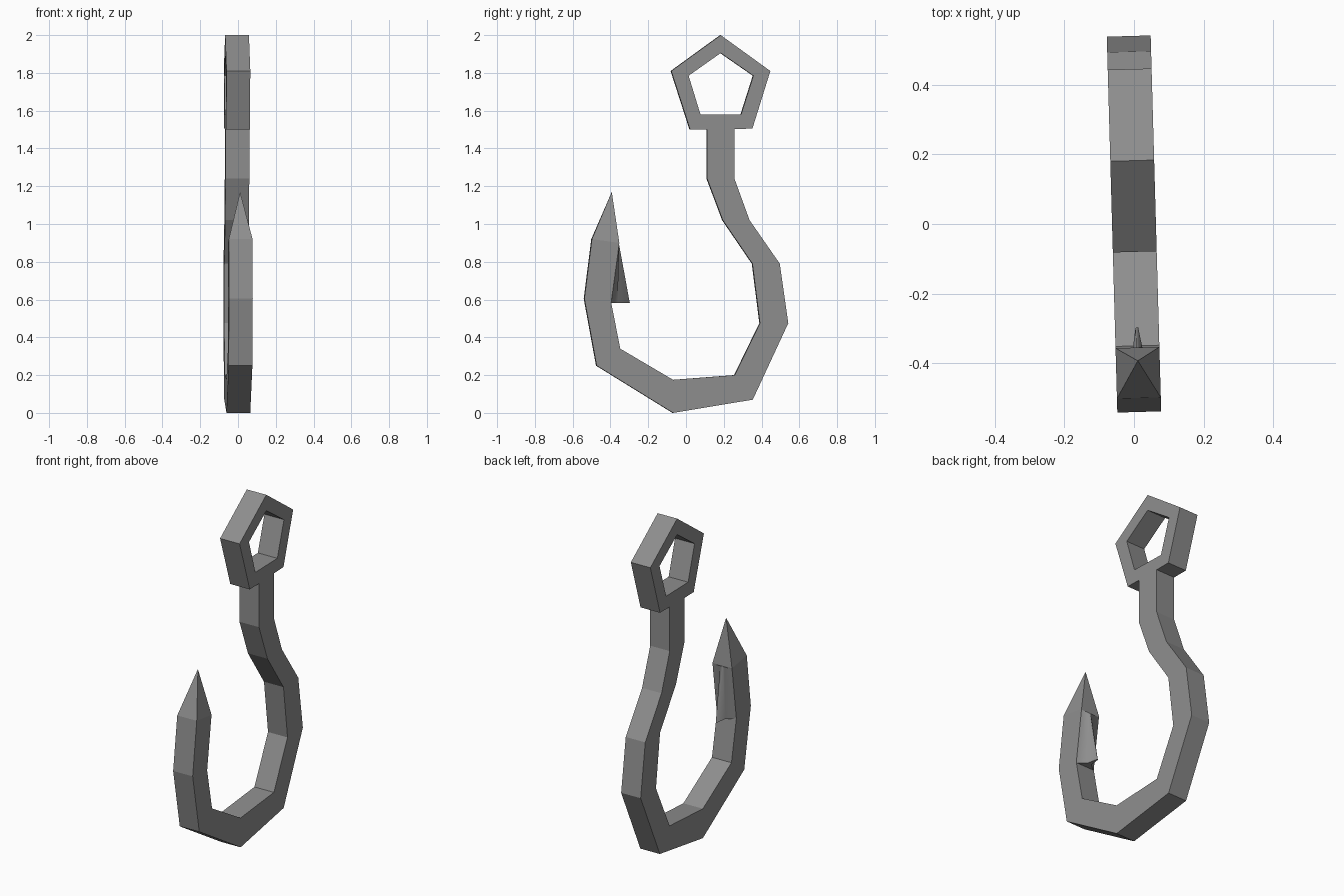
import bpy, bmesh, math

if "Cube" in bpy.data.objects:
    bpy.data.objects.remove(bpy.data.objects["Cube"])

HALF = 0.063      # half thickness across x
TWIST = 0.028     # slight turn of the whole hook about z

steel = bpy.data.materials.new("dark_grey_steel")
steel.diffuse_color = (0.27, 0.27, 0.27, 1)
steel.use_nodes = True
steel.node_tree.nodes["Principled BSDF"].inputs["Base Color"].default_value = steel.diffuse_color


def finish(bm, name):
    bmesh.ops.remove_doubles(bm, verts=bm.verts, dist=0.0005)
    bmesh.ops.recalc_face_normals(bm, faces=bm.faces)
    me = bpy.data.meshes.new(name)
    bm.to_mesh(me)
    bm.free()
    me.materials.append(steel)
    ob = bpy.data.objects.new(name, me)
    bpy.context.collection.objects.link(ob)
    ob.rotation_euler.z = TWIST
    return ob


def band(bm, outer, inner, closed=False, skip=()):
    """Thick band between two (y, z) outlines; returns the square rungs."""
    rungs = [[bm.verts.new((x, *p)) for x, p in
              ((-HALF, o), (HALF, o), (HALF, i), (-HALF, i))]
             for o, i in zip(outer, inner)]
    n = len(rungs)
    for k in range(n if closed else n - 1):
        a, b = rungs[k], rungs[(k + 1) % n]
        for s in range(4):
            if not (s == 0 and k in skip):
                bm.faces.new((a[s], a[(s + 1) % 4], b[(s + 1) % 4], b[s]))
    return rungs


# Pentagon eye, left open underneath where the shank joins
bm = bmesh.new()
band(bm,
     [(0.182, 2.0), (0.445, 1.81), (0.35, 1.505), (0.255, 1.503),
      (0.11, 1.5), (0.02, 1.5), (-0.08, 1.81)],
     [(0.182, 1.905), (0.355, 1.785), (0.29, 1.58), (0.235, 1.58),
      (0.13, 1.58), (0.075, 1.58), (0.012, 1.785)],
     closed=True, skip=(3,))
finish(bm, "eye_ring")

# Shank, bend and pointed tip
bm = bmesh.new()
outer = [(0.255, 1.503), (0.255, 1.24), (0.335, 1.02), (0.495, 0.79),
         (0.54, 0.475), (0.352, 0.07), (-0.07, 0.0), (-0.475, 0.25),
         (-0.54, 0.605), (-0.5, 0.92)]
inner = [(0.11, 1.5), (0.11, 1.24), (0.193, 1.02), (0.35, 0.79),
         (0.39, 0.475), (0.256, 0.2), (-0.07, 0.175), (-0.35, 0.34),
         (-0.398, 0.585), (-0.355, 0.9)]
end = band(bm, outer, inner)[-1]
tip = bm.verts.new((0, -0.393, 1.17))
for s in range(4):
    bm.faces.new((end[s], end[(s + 1) % 4], tip))
finish(bm, "hook_body")

# Barb: hollow-sided spur flaring out from the inner face below the tip
bm = bmesh.new()
half = [(0.06, -0.398), (0.014, -0.362), (0.004, -0.298)]
section = half + [(-x, y) for x, y in reversed(half)]
top = [bm.verts.new((x, -0.3555, 0.895)) for x, y in section]
base = [bm.verts.new((x, y, 0.583)) for x, y in section]
for k in range(len(section) - 1):
    f = bm.faces.new((top[k], top[k + 1], base[k + 1], base[k]))
    f.smooth = True
bm.faces.new(base)
finish(bm, "barb")
